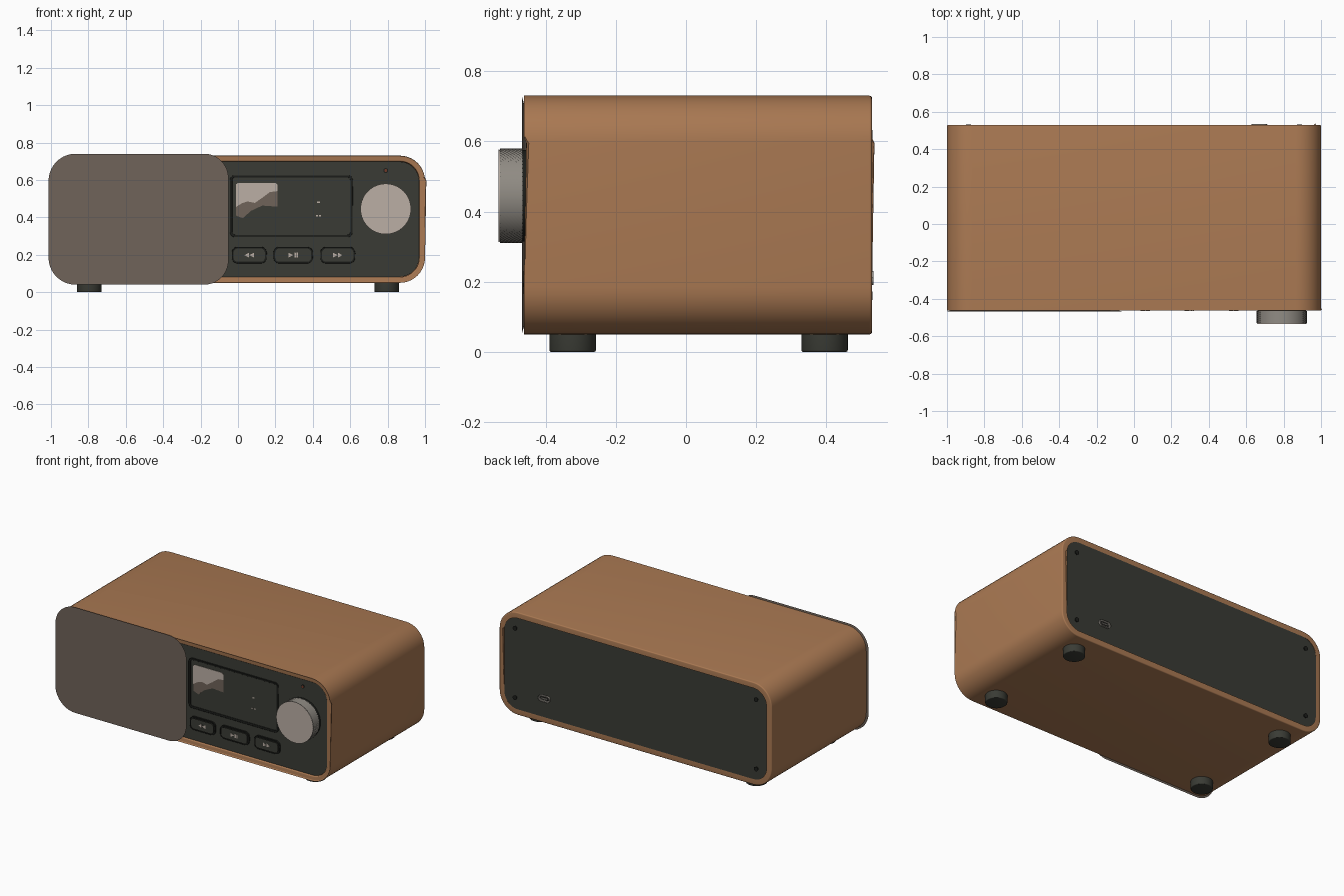
import bpy, bmesh, math

cube = bpy.data.objects.get("Cube")
if cube:
    bpy.data.objects.remove(cube, do_unlink=True)


def material(name, r, g, b):
    m = bpy.data.materials.new(name)
    m.use_nodes = True
    m.diffuse_color = (r, g, b, 1)
    m.node_tree.nodes["Principled BSDF"].inputs["Base Color"].default_value = (r, g, b, 1)
    return m


WOOD = material("warm wood", 0.40, 0.19, 0.085)
PANEL = material("dark olive grey", 0.042, 0.044, 0.035)
RIM = material("near black", 0.012, 0.013, 0.011)
FABRIC = material("taupe fabric", 0.16, 0.125, 0.10)
CREAM = material("pale stone", 0.50, 0.43, 0.375)
METAL = material("grey metal", 0.28, 0.26, 0.23)
LAMP = material("dull red lamp", 0.17, 0.04, 0.02)


def finish(name, bm, mat):
    bmesh.ops.recalc_face_normals(bm, faces=bm.faces)
    mesh = bpy.data.meshes.new(name)
    bm.to_mesh(mesh)
    bm.free()
    mesh.materials.append(mat)
    ob = bpy.data.objects.new(name, mesh)
    bpy.context.collection.objects.link(ob)
    bpy.ops.object.select_all(action="DESELECT")
    ob.select_set(True)
    bpy.context.view_layer.objects.active = ob
    bpy.ops.object.shade_smooth_by_angle(angle=math.radians(35))
    return ob


def rounded(cx, cz, w, h, left, right=None, n=10):
    """Rounded rectangle outline with separate left and right corner radii."""
    right = left if right is None else right
    pts = []
    for k, (sx, sz) in enumerate(((1, 1), (-1, 1), (-1, -1), (1, -1))):
        r = right if sx > 0 else left
        for i in range(n + 1):
            a = (k + i / n) * math.pi / 2
            pts.append((cx + sx * (w / 2 - r) + r * math.cos(a),
                        cz + sz * (h / 2 - r) + r * math.sin(a)))
    return pts


def circle(cx, cz, r, n=32):
    return [(cx + r * math.cos(math.tau * i / n), cz + r * math.sin(math.tau * i / n))
            for i in range(n)]


def prism(name, outline, y0, y1, mat, inner=None, bevel=0, both=False, squash=1):
    """Extrude an outline from its visible side y0 to y1, optionally as a ring."""
    bm = bmesh.new()

    def loop(pts, y):
        return [bm.verts.new((x, y, z)) for x, z in pts]

    def bridge(a, b):
        for i in range(len(a)):
            j = (i + 1) % len(a)
            bm.faces.new((a[i], a[j], b[j], b[i]))

    a, b = loop(outline, y0), loop(outline, y1)
    bridge(a, b)
    if inner:
        c, d = loop(inner, y0), loop(inner, y1)
        bridge(c, d)
        bridge(a, c)
        bridge(b, d)
    else:
        bm.faces.new(a)
        bm.faces.new(b)
    if bevel:
        bm.normal_update()
        edges = [e for e in bm.edges if e.calc_face_angle(0) > 1
                 and all(both or abs(v.co.y - y0) < 1e-5 for v in e.verts)
                 and abs(e.verts[0].co.y - e.verts[1].co.y) < 1e-5]
        bmesh.ops.bevel(bm, geom=edges, offset=bevel, segments=4, profile=0.5, affect="EDGES")
    for v in bm.verts:
        v.co.y = y1 + (v.co.y - y1) * squash
    return finish(name, bm, mat)


# Hollow wooden case with front and back panels
MID = 0.39
prism("case", rounded(0, MID, 2, 0.68, 0.135), -0.455, 0.53, WOOD,
      inner=rounded(0, MID, 1.938, 0.618, 0.104), bevel=0.007, both=True)
face = rounded(0, MID, 1.928, 0.608, 0.1)
prism("front_panel", face, -0.448, -0.42, PANEL, bevel=0.004)
prism("back_panel", face, 0.523, 0.495, PANEL, bevel=0.004)

# Pillowed speaker cover
prism("speaker_cover", rounded(-0.532, MID, 0.872, 0.61, 0.1, 0.085), -0.50, -0.44,
      FABRIC, bevel=0.045, squash=0.467)

# Display with frame and picture
prism("display_frame", rounded(0.285, 0.46, 0.655, 0.33, 0.025), -0.454, -0.44, RIM,
      inner=rounded(0.285, 0.46, 0.631, 0.306, 0.015), bevel=0.002)
prism("display_glass", rounded(0.285, 0.46, 0.631, 0.306, 0.015), -0.45, -0.44, PANEL)
prism("picture_hill", [(-0.012, 0.50), (0.21, 0.55), (0.21, 0.457), (0.13, 0.463),
                       (0.07, 0.435), (0.025, 0.395), (-0.012, 0.41)],
      -0.4515, -0.449, FABRIC)
prism("picture_sky", [(-0.012, 0.575), (0, 0.585), (0.2, 0.585), (0.21, 0.575),
                      (0.21, 0.54), (0.17, 0.535), (0.13, 0.505), (0.09, 0.477),
                      (0.05, 0.485), (0.02, 0.475), (-0.012, 0.455)],
      -0.4525, -0.449, CREAM)
for i, (x, z, w) in enumerate(((0.43, 0.48, 0.016), (0.422, 0.408, 0.012), (0.438, 0.408, 0.012))):
    prism(f"display_mark_{i + 1}", rounded(x, z, w, 0.008, 0.002, n=2), -0.4515, -0.449, CREAM)


# Three buttons with rims and raised symbols
def triangle(name, x, z, s):
    prism(name, [(x - s, z + 0.013), (x - s, z - 0.013), (x + s, z)], -0.4645, -0.46, CREAM)


BZ = 0.198
for label, x, w in (("previous", 0.06, 0.185), ("play", 0.295, 0.21), ("next", 0.533, 0.185)):
    prism(label + "_button_rim", rounded(x, BZ, w, 0.088, 0.03), -0.456, -0.44, RIM,
          inner=rounded(x, BZ, w - 0.022, 0.066, 0.02), bevel=0.002)
    prism(label + "_button", rounded(x, BZ, w - 0.026, 0.062, 0.018), -0.463, -0.44,
          PANEL, bevel=0.004)
    if label == "play":
        triangle("play_symbol", x - 0.012, BZ, 0.013)
        for k in (0, 1):
            prism(f"pause_bar_{k + 1}", rounded(x + 0.01 + k * 0.012, BZ, 0.008, 0.026, 0.001, n=1),
                  -0.4645, -0.46, CREAM)
    else:
        s = 0.012 if label == "next" else -0.012
        for k in (-1, 1):
            triangle(f"{label}_symbol_{(k + 3) // 2}", x + k * 0.013, BZ, s)

# Knurled dial on a dark base, with a lamp above
DX, DZ, DR = 0.79, 0.445, 0.135
prism("dial_base", circle(DX, DZ, 0.13, 64), -0.468, -0.44, RIM)
bm = bmesh.new()
COUNT, ROWS = 120, 12
rings = []
for j in range(ROWS + 1):
    y = -0.466 - 0.064 * j / ROWS
    ring = []
    for i in range(COUNT):
        r = DR - 0.004 * ((i + j) % 2)
        a = math.tau * i / COUNT
        ring.append(bm.verts.new((DX + r * math.cos(a), y, DZ + r * math.sin(a))))
    rings.append(ring)
for a, b in zip(rings, rings[1:]):
    for i in range(COUNT):
        k = (i + 1) % COUNT
        bm.faces.new((a[i], a[k], b[k], b[i]))
bm.faces.new(rings[0])
bm.faces.new(rings[-1])
finish("dial_grip", bm, METAL)
prism("dial_cap", circle(DX, DZ, 0.131, 96), -0.535, -0.525, CREAM, bevel=0.004)
prism("lamp_rim", circle(DX, 0.65, 0.013), -0.45, -0.44, RIM, inner=circle(DX, 0.65, 0.008))
prism("lamp", circle(DX, 0.65, 0.008), -0.451, -0.44, LAMP)

# Power socket and screws on the back
prism("socket_rim", rounded(0.67, 0.21, 0.084, 0.04, 0.0195), 0.533, 0.51, METAL,
      inner=rounded(0.67, 0.21, 0.064, 0.022, 0.0105), bevel=0.002)
prism("socket_hole", rounded(0.67, 0.21, 0.064, 0.022, 0.0105), 0.525, 0.51, RIM)
prism("socket_tongue", rounded(0.67, 0.21, 0.044, 0.006, 0.002), 0.53, 0.51, METAL)
for sx in (-1, 1):
    for label, z in (("lower", 0.16), ("upper", 0.62)):
        side = "left" if sx > 0 else "right"
        prism(f"{label}_{side}_screw", circle(sx * 0.885, z, 0.012, 24), 0.532, 0.51,
              RIM, bevel=0.003)

# Four round feet
for sx in (-1, 1):
    for label, y in (("front", -0.323), ("back", 0.395)):
        bm = bmesh.new()
        bmesh.ops.create_cone(bm, cap_ends=True, segments=48, radius1=0.066,
                              radius2=0.066, depth=0.06)
        rim = [e for e in bm.edges if all(v.co.z < 0 for v in e.verts)]
        bmesh.ops.bevel(bm, geom=rim, offset=0.005, segments=3, profile=0.5, affect="EDGES")
        bmesh.ops.translate(bm, verts=bm.verts, vec=(sx * 0.795, y, 0.03))
        finish(f"{label}_{'left' if sx > 0 else 'right'}_foot", bm, PANEL)
